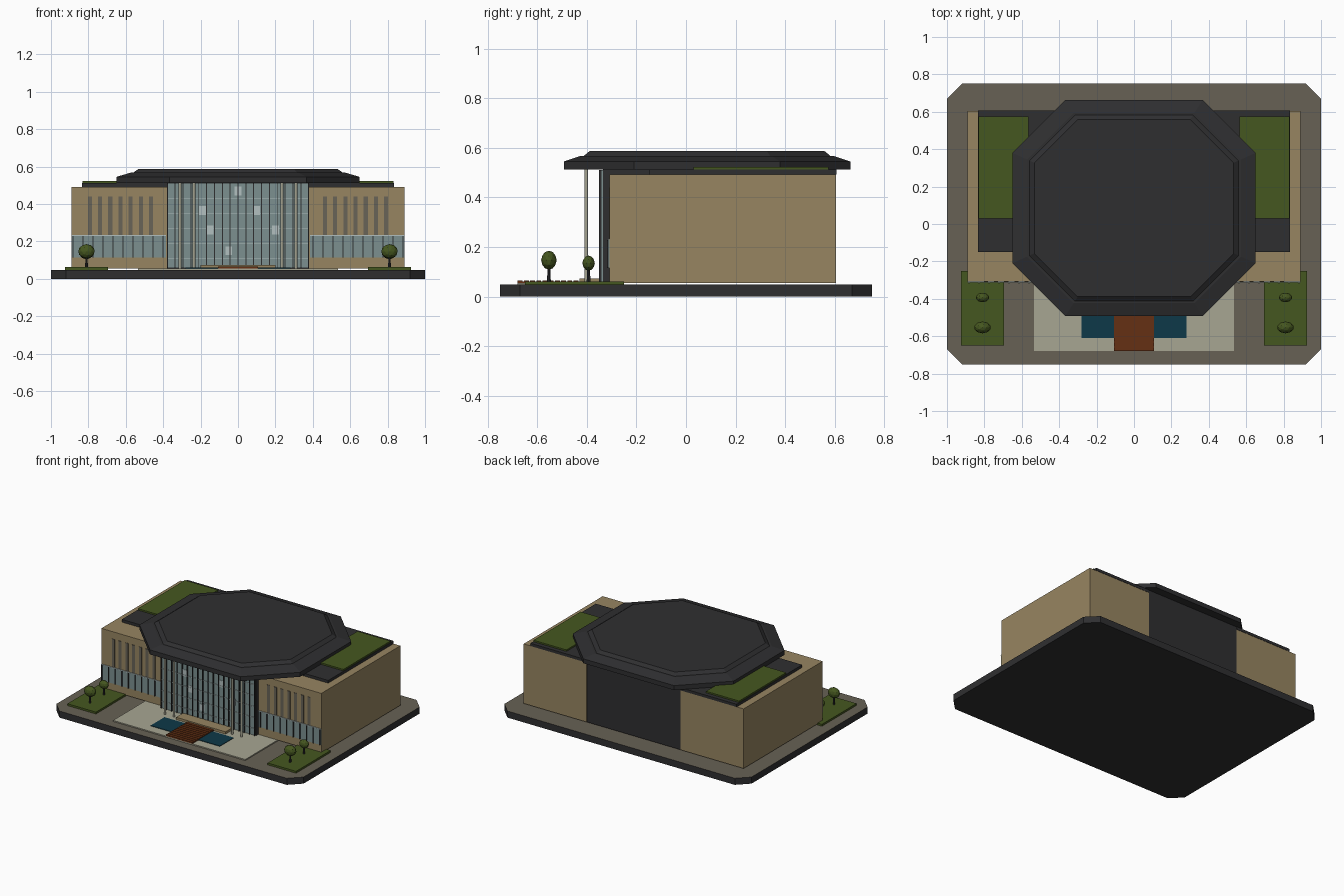
import bpy
import bmesh
from mathutils import Matrix, Vector

old = bpy.data.objects.get("Cube")
if old:
    bpy.data.objects.remove(old, do_unlink=True)


def material(name, r, g, b):
    m = bpy.data.materials.new(name)
    m.use_nodes = True
    m.diffuse_color = (r, g, b, 1)
    node = next(n for n in m.node_tree.nodes if n.type == "BSDF_PRINCIPLED")
    node.inputs["Base Color"].default_value = (r, g, b, 1)
    node.inputs["Roughness"].default_value = 0.8
    return m


CHARCOAL = material("charcoal", 0.028, 0.028, 0.03)
STONE = material("tan stone", 0.31, 0.235, 0.12)
PAVING = material("grey paving", 0.135, 0.12, 0.09)
PLAZA = material("pale plaza", 0.39, 0.38, 0.29)
GREEN = material("grass green", 0.06, 0.095, 0.014)
TIMBER = material("red timber", 0.13, 0.03, 0.007)
WATER = material("pool water", 0.004, 0.04, 0.065)
GLASS = material("blue grey glass", 0.2, 0.28, 0.28)
PANE = material("light pane", 0.45, 0.53, 0.53)
SLIT = material("taupe slit", 0.14, 0.125, 0.095)


def finish(name, bm, mat):
    bmesh.ops.recalc_face_normals(bm, faces=bm.faces)
    mesh = bpy.data.meshes.new(name)
    bm.to_mesh(mesh)
    bm.free()
    mesh.materials.append(mat)
    ob = bpy.data.objects.new(name, mesh)
    bpy.context.scene.collection.objects.link(ob)
    return ob


def add_box(bm, x, y, z):
    size = Vector((x[1] - x[0], y[1] - y[0], z[1] - z[0]))
    mid = Vector((sum(x), sum(y), sum(z))) / 2
    bmesh.ops.create_cube(bm, size=1, matrix=Matrix.Translation(mid) @ Matrix.Diagonal(size.to_4d()))


def boxes(name, mat, *specs):
    bm = bmesh.new()
    for spec in specs:
        add_box(bm, *spec)
    return finish(name, bm, mat)


def mirrored(x, side):
    return tuple(sorted((side * x[0], side * x[1])))


def around(c, half):
    return (c - half, c + half)


def chamfered(name, mat, hx, hy, cut, cy, rings):
    """Stack scaled copies of a chamfered rectangle, given (scale, height)."""
    corners = [(hx - cut, hy), (hx, hy - cut), (hx, cut - hy), (hx - cut, -hy),
               (cut - hx, -hy), (-hx, cut - hy), (-hx, hy - cut), (cut - hx, hy)]
    bm = bmesh.new()
    loops = [[bm.verts.new((x * s, cy + y * s, z)) for x, y in corners] for s, z in rings]
    bm.faces.new(loops[0])
    bm.faces.new(loops[-1])
    for low, high in zip(loops, loops[1:]):
        for i in range(8):
            j = (i + 1) % 8
            bm.faces.new((low[i], low[j], high[j], high[i]))
    return finish(name, bm, mat)


# Site slab, paved only on its upper face
site = chamfered("site_slab", CHARCOAL, 1, 0.75, 0.08, 0, [(1, 0), (1, 0.048)])
site.data.materials.append(PAVING)
for face in site.data.polygons:
    if face.normal.z > 0.9:
        face.material_index = 1

# Plaza, pools, timber walk and entrance step
boxes("plaza", PLAZA, ((-0.535, 0.535), (-0.68, -0.3), (0.048, 0.056)))
boxes("pools", WATER, *[(mirrored((0.107, 0.28), s), (-0.61, -0.45), (0.056, 0.06)) for s in (-1, 1)])
boxes("timber_walk", TIMBER, ((-0.107, 0.107), (-0.68, -0.43), (0.056, 0.062)),
      *[((-0.107, 0.107), around(-0.669 + 0.025 * i, 0.01), (0.062, 0.066)) for i in range(10)])
boxes("entrance_step", STONE, ((-0.2, 0.2), (-0.43, -0.35), (0.056, 0.073)))

# Central hall behind the glass
boxes("central_hall", CHARCOAL, ((-0.38, 0.38), (-0.335, 0.604), (0.056, 0.512)))
boxes("hall_glass", GLASS, ((-0.378, 0.378), (-0.342, -0.335), (0.06, 0.51)))
boxes("hall_light_panes", PANE,
      *[(around(x, 0.018), (-0.344, -0.341), around(z, 0.024)) for x, z in
        ((0, 0.47), (-0.19, 0.365), (0.1, 0.365), (-0.15, 0.26), (0.2, 0.26), (-0.05, 0.15))])
boxes("hall_transoms", PANE,
      *[((-0.378, 0.378), (-0.346, -0.341), around(0.11 + 0.08 * i, 0.0015)) for i in range(5)])
boxes("hall_mullions", CHARCOAL,
      *[(around(0.042 * i, 0.0025), (-0.35, -0.341), (0.06, 0.51)) for i in range(-9, 10)])

# Slender roof columns
bm = bmesh.new()
for cx in (-0.31, -0.235, 0.235, 0.31):
    bmesh.ops.create_cone(bm, cap_ends=True, segments=12, radius1=0.007, radius2=0.007,
                          depth=0.456, matrix=Matrix.Translation((cx, -0.402, 0.284)))
finish("roof_columns", bm, PLAZA)

# Stone wings with window slits, glazed band, planted roof and lawn
for side, label in ((1, "left"), (-1, "right")):
    boxes(label + "_wing", STONE, (mirrored((0.38, 0.89), side), (-0.308, 0.605), (0.056, 0.492)))
    boxes(label + "_wing_slits", SLIT,
          *[(around(side * (0.465 + 0.0545 * i), 0.011), (-0.311, -0.307), (0.235, 0.44))
            for i in range(7)])
    boxes(label + "_wing_glass", GLASS,
          (mirrored((0.385, 0.89), side), (-0.312, -0.307), (0.115, 0.228)))
    boxes(label + "_wing_lintel", PANE,
          (mirrored((0.385, 0.89), side), (-0.314, -0.307), (0.228, 0.233)))
    boxes(label + "_wing_mullions", CHARCOAL,
          *[(around(side * (0.4 + 0.0535 * i), 0.003), (-0.318, -0.307), (0.115, 0.228))
            for i in range(10)])
    boxes(label + "_roof_deck", CHARCOAL,
          (mirrored((0.38, 0.835), side), (-0.15, 0.607), (0.492, 0.512)))
    boxes(label + "_roof_garden", GREEN,
          (mirrored((0.565, 0.832), side), (0.03, 0.575), (0.512, 0.523)))
    boxes(label + "_lawn", GREEN,
          (mirrored((0.695, 0.925), side), (-0.65, -0.25), (0.048, 0.062)))

    # Trees with faceted oval crowns
    for n, (x, y, z, r) in enumerate(((0.81, -0.553, 0.147, 0.045), (0.81, -0.393, 0.135, 0.036))):
        bm = bmesh.new()
        bmesh.ops.create_icosphere(bm, subdivisions=2, radius=r)
        bmesh.ops.transform(bm, verts=bm.verts,
                            matrix=Matrix.Translation((side * x, y, z)) @ Matrix.Diagonal((1, 0.7, 0.85, 1)))
        finish(f"{label}_tree_crown_{n + 1}", bm, GREEN)
        bm = bmesh.new()
        bmesh.ops.create_cone(bm, cap_ends=True, segments=8, radius1=0.008, radius2=0.005,
                              depth=0.07, matrix=Matrix.Translation((side * x, y, 0.09)))
        finish(f"{label}_tree_trunk_{n + 1}", bm, CHARCOAL)

# Overhanging eight-sided roof with sloped, stepped top
chamfered("octagonal_roof", CHARCOAL, 0.65, 0.578, 0.283, 0.085,
          [(1, 0.512), (1, 0.545), (0.88, 0.568), (0.86, 0.568), (0.82, 0.587)])
